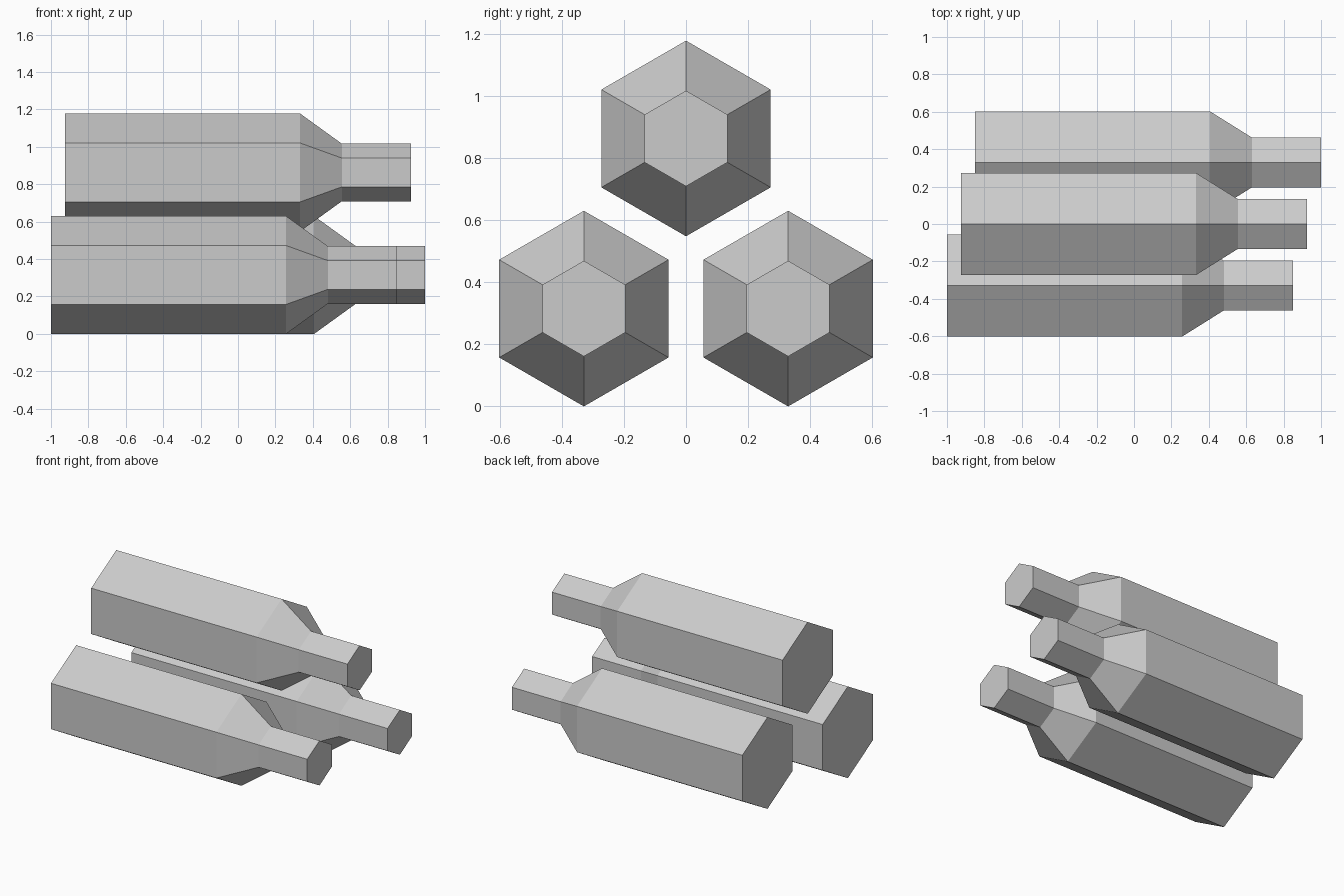
import bpy
import bmesh
from math import cos, sin, pi
from mathutils import Vector

cube = bpy.data.objects.get("Cube")
if cube:
    bpy.data.objects.remove(cube, do_unlink=True)

# Single plain grey for every bottle
grey = bpy.data.materials.new("plain_grey")
grey.use_nodes = True
colour = (0.6, 0.6, 0.6, 1)
grey.diffuse_color = colour
grey.node_tree.nodes["Principled BSDF"].inputs["Base Color"].default_value = colour

SIDES = 6
BODY, NECK = 0.315, 0.154
# Bottle profile: distance from the base, radius
PROFILE = [(0, BODY), (1.257, BODY), (1.48, NECK), (1.85, NECK)]


def bottle(name, base):
    """Six-sided bottle lying along +x, one edge pointing up."""
    bm = bmesh.new()
    rings = []
    for x, r in PROFILE:
        angles = [pi / 2 + 2 * pi * i / SIDES for i in range(SIDES)]
        rings.append([bm.verts.new((x, r * cos(a), r * sin(a))) for a in angles])
    # Body, shoulder and neck walls
    for a, b in zip(rings, rings[1:]):
        for i in range(SIDES):
            j = (i + 1) % SIDES
            bm.faces.new((a[i], a[j], b[j], b[i]))
    # Base and mouth caps
    bm.faces.new(rings[0])
    bm.faces.new(rings[-1])
    bmesh.ops.recalc_face_normals(bm, faces=bm.faces)
    mesh = bpy.data.meshes.new(name)
    bm.to_mesh(mesh)
    bm.free()
    mesh.materials.append(grey)
    obj = bpy.data.objects.new(name, mesh)
    obj.location = Vector(base)
    bpy.context.collection.objects.link(obj)


# Two bottles side by side with a third stacked above
bottle("front_bottle", (-1, -0.329, BODY))
bottle("back_bottle", (-0.85, 0.329, BODY))
bottle("top_bottle", (-0.925, 0, 0.863))
